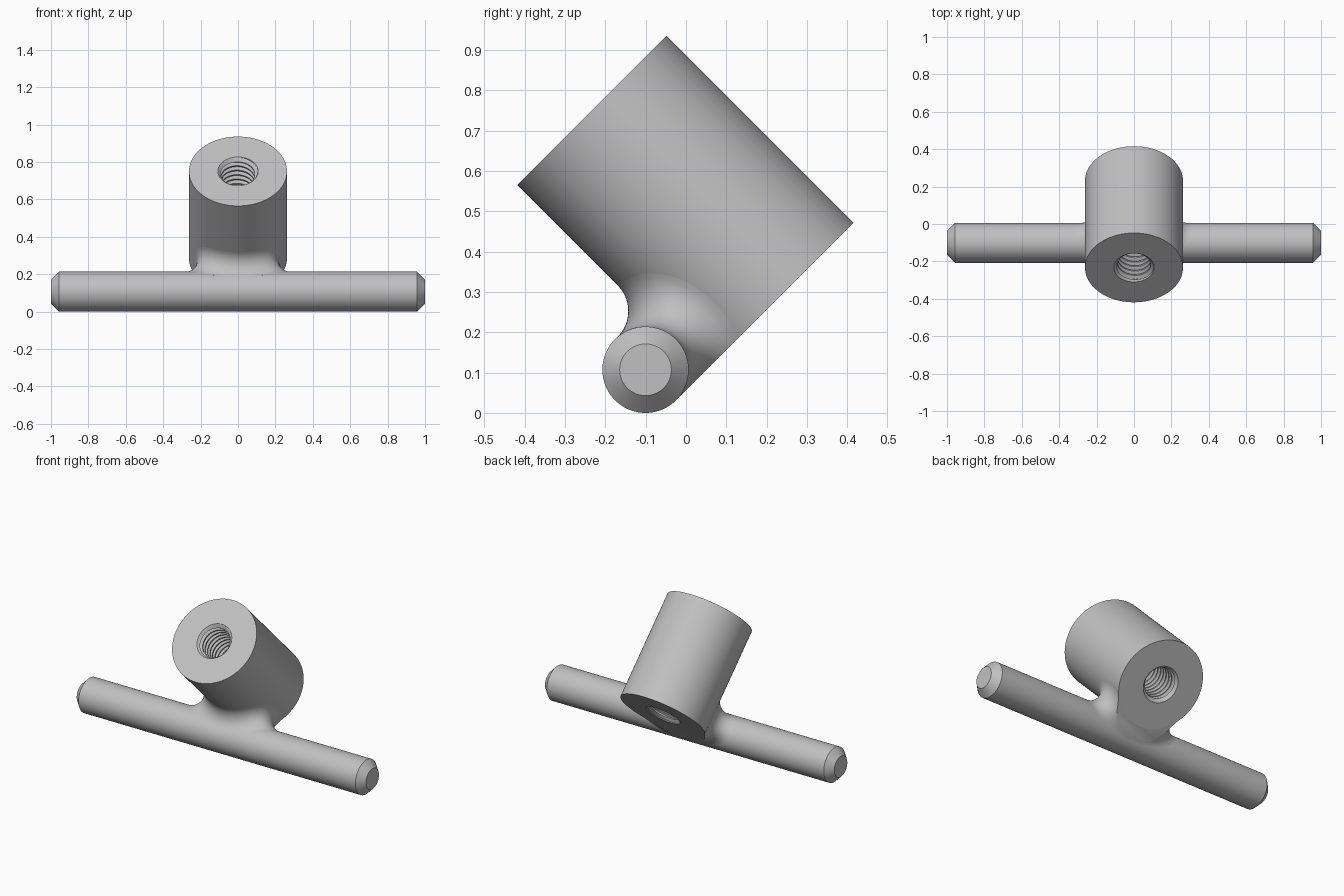
import bpy, bmesh
from math import sin, cos, pi, sqrt, acos, radians, copysign
from mathutils import Vector, Matrix

if "Cube" in bpy.data.objects:
    bpy.data.objects.remove(bpy.data.objects["Cube"])

POST_R, POST_H = 0.262, 0.656
ROD_R, ROD_OFF = 0.107, 0.361      # rod radius, distance from post axis
BALL = 0.09                        # fillet radius
TILT = Matrix.Translation((0, 0.2305, 0.2866)) @ Matrix.Rotation(radians(45), 4, 'X')
ROD_C = Vector((0, -ROD_OFF, ROD_R))

steel = bpy.data.materials.new("grey steel")
steel.use_nodes = True
GREY = (0.53, 0.53, 0.53, 1)
steel.diffuse_color = GREY
steel.node_tree.nodes["Principled BSDF"].inputs["Base Color"].default_value = GREY


def make(name, bm):
    bmesh.ops.recalc_face_normals(bm, faces=bm.faces)
    me = bpy.data.meshes.new(name)
    bm.to_mesh(me)
    bm.free()
    me.materials.append(steel)
    ob = bpy.data.objects.new(name, me)
    bpy.context.collection.objects.link(ob)
    ob.matrix_world = TILT
    return ob


def select(ob):
    bpy.ops.object.select_all(action='DESELECT')
    ob.select_set(True)
    bpy.context.view_layer.objects.active = ob


def smooth(ob, angle=30):
    select(ob)
    bpy.ops.object.shade_smooth_by_angle(angle=radians(angle))


def cut(ob, cutter):
    cutter.hide_render = True
    bpy.context.view_layer.update()
    mod = ob.modifiers.new("cut", 'BOOLEAN')
    mod.operation, mod.solver, mod.object = 'DIFFERENCE', 'EXACT', cutter
    select(ob)
    bpy.ops.object.modifier_apply(modifier=mod.name)
    bpy.data.objects.remove(cutter)


def cone(bm, r1, r2, z1, z2, sides=128):
    bmesh.ops.create_cone(bm, cap_ends=True, segments=sides, radius1=r1, radius2=r2,
                          depth=z2 - z1, matrix=Matrix.Translation((0, 0, (z1 + z2) / 2)))


# Thread cutter: a helical surface, closed with a fan at each end
def thread_cutter(pitch=0.0335, n=64, turns=24):
    profile = [(0, 0.089), (0.25, 0.089), (0.56, 0.107), (0.69, 0.107)]
    k = len(profile)
    bm = bmesh.new()
    grid = {}
    for i in range(n):
        for j in range(turns * k + 1 + (k if i == 0 else 0)):
            f, r = profile[j % k]
            a = 2 * pi * i / n
            z = pitch * (j // k + f + i / n - 2.3)
            grid[i, j] = bm.verts.new((r * cos(a), r * sin(a), z))
    at = lambda i, j: grid[(i, j) if i < n else (0, j + k)]
    for i in range(n):
        for j in range(turns * k):
            bm.faces.new((at(i, j), at(i + 1, j), at(i + 1, j + 1), at(i, j + 1)))
    ends = [bm.verts.new((0, 0, -0.15)), bm.verts.new((0, 0, POST_H + 0.2))]
    for e in [e for e in bm.edges if e.is_boundary]:
        bm.faces.new((*e.verts, ends[e.verts[0].co.z > POST_H / 2]))
    return make("thread_cutter", bm)


# Post with threaded bore and countersunk mouths
bm = bmesh.new()
cone(bm, POST_R, POST_R, 0, POST_H)
post = make("threaded_post", bm)
cut(post, thread_cutter())
for r1, r2, z1, z2 in ((0.118, 0.083, -0.01, 0.025),
                       (0.083, 0.118, POST_H - 0.025, POST_H + 0.01)):
    bm = bmesh.new()
    cone(bm, r1, r2, z1, z2)
    cut(post, make("countersink_cutter", bm))
smooth(post)

# Crossbar: chamfered rod lathed along x
bm = bmesh.new()
ends = [(-1, 0.064), (-0.957, ROD_R), (0.957, ROD_R), (1, 0.064)]
sides = 96
rings = [[bm.verts.new(ROD_C + Vector((x, r * cos(2 * pi * i / sides), r * sin(2 * pi * i / sides))))
          for i in range(sides)] for x, r in ends]
for a, b in zip(rings, rings[1:]):
    for i in range(sides):
        bm.faces.new((a[i], a[i - 1], b[i - 1], b[i]))
bm.faces.new(rings[0])
bm.faces.new(rings[-1])
smooth(make("crossbar", bm))

# Fillet: rolling ball touching post and crossbar, trimmed flush with the post base
bm = bmesh.new()
R1, R2 = POST_R + BALL, ROD_R + BALL
limit = acos((ROD_OFF - R1) / R2)
steps, arc = 128, 14
strips = []
for s in range(steps):
    t = 2 * pi * (s + 0.5) / steps
    phi = limit * sin(t)
    v = ROD_OFF - R2 * cos(phi)
    x = copysign(sqrt(max(0, R1 * R1 - v * v)), cos(t))
    c = Vector((x, -v, ROD_R + R2 * sin(phi)))
    to_post = (Vector((0, 0, c.z)) - c).normalized()
    to_rod = (Vector((x, ROD_C.y, ROD_C.z)) - c).normalized()
    strips.append([bm.verts.new(c + BALL * to_post.slerp(to_rod, q / arc)) for q in range(arc + 1)])
hub_post = bm.verts.new((0, -0.2, ROD_R))
hub_rod = bm.verts.new(ROD_C)
for s in range(steps):
    a, b = strips[s - 1], strips[s]
    for q in range(arc):
        bm.faces.new((a[q], a[q + 1], b[q + 1], b[q]))
    bm.faces.new((a[0], b[0], hub_post))
    bm.faces.new((a[-1], b[-1], hub_rod))
bmesh.ops.recalc_face_normals(bm, faces=bm.faces)
bmesh.ops.bisect_plane(bm, geom=bm.verts[:] + bm.edges[:] + bm.faces[:], dist=1e-5,
                       plane_co=(0, 0, 0), plane_no=(0, 0, -1), clear_outer=True)
bmesh.ops.holes_fill(bm, edges=[e for e in bm.edges if e.is_boundary], sides=0)
smooth(make("fillet", bm), 35)
